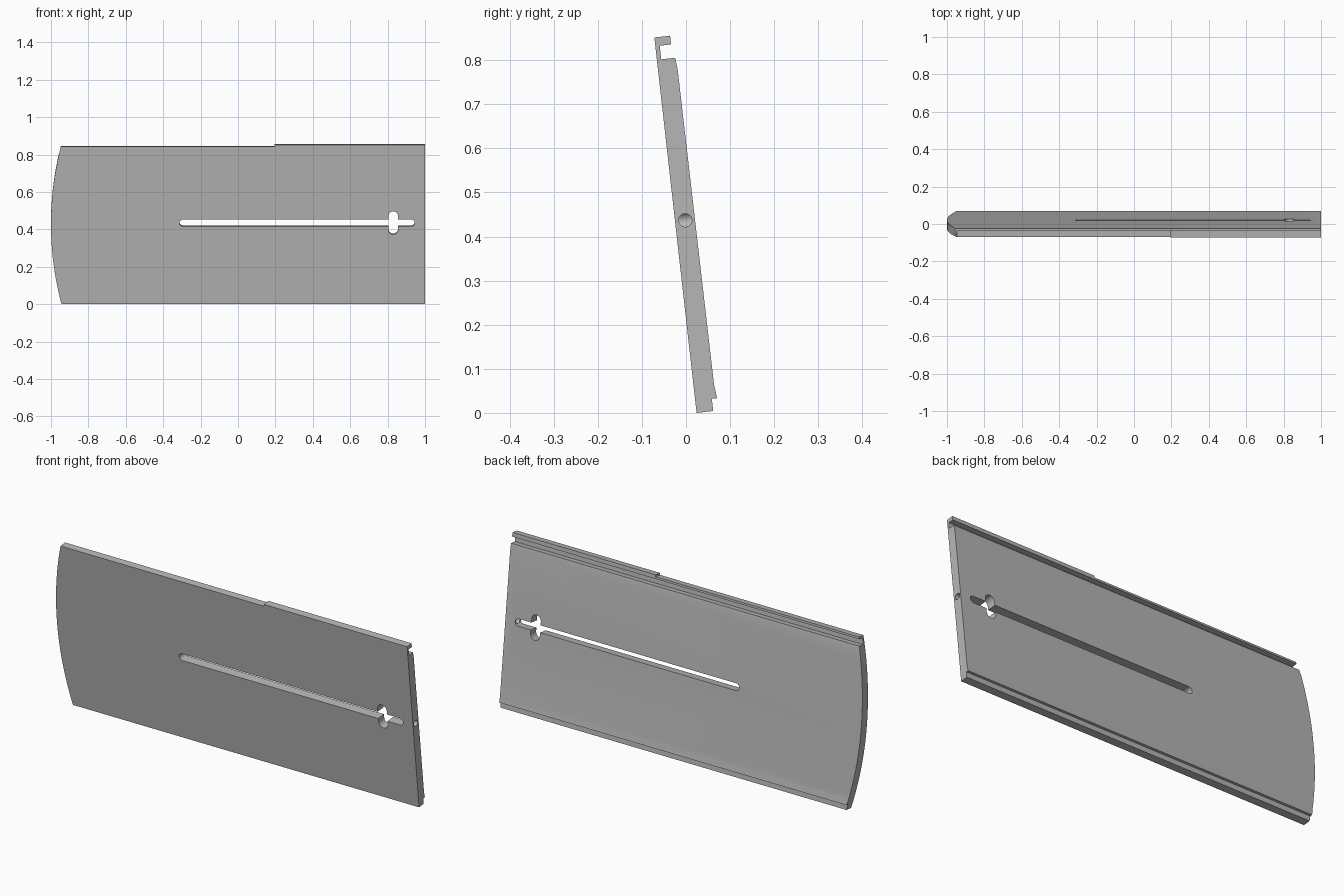
import bpy, bmesh, math
from mathutils import Matrix, Vector

cube = bpy.data.objects.get("Cube")
if cube:
    bpy.data.objects.remove(cube, do_unlink=True)

TILT = math.radians(6.42)
SLOT_U = 0.437            # height of the slot along the panel

grey = bpy.data.materials.new("plain_grey")
grey.use_nodes = True
colour = (0.47, 0.47, 0.47, 1)
grey.diffuse_color = colour
grey.node_tree.nodes["Principled BSDF"].inputs["Base Color"].default_value = colour


def prism(name, points, offset):
    """Extrude a closed outline of 3D points along an offset."""
    bm = bmesh.new()
    face = bm.faces.new([bm.verts.new(p) for p in points])
    out = bmesh.ops.extrude_face_region(bm, geom=[face])
    verts = [v for v in out["geom"] if isinstance(v, bmesh.types.BMVert)]
    bmesh.ops.translate(bm, verts=verts, vec=Vector(offset))
    bmesh.ops.recalc_face_normals(bm, faces=bm.faces)
    mesh = bpy.data.meshes.new(name)
    bm.to_mesh(mesh)
    bm.free()
    obj = bpy.data.objects.new(name, mesh)
    mesh.materials.append(grey)
    bpy.context.collection.objects.link(obj)
    return obj


def through(name, outline):
    """Prism through the panel thickness from an (x, u) outline."""
    return prism(name, [(x, -0.1, u) for x, u in outline], (0, 0.3, 0))


def pill(x0, x1, u0, u1, steps=10):
    """Outline of a bar with round ends on its longer axis."""
    w, h = x1 - x0, u1 - u0
    r = min(w, h) / 2
    cx, cu = (x0 + x1) / 2, (u0 + u1) / 2
    dx, du = w / 2 - r, h / 2 - r
    start = -math.pi / 2 if w > h else 0
    pts = []
    for side in (1, -1):
        for i in range(steps + 1):
            a = start + math.pi * i / steps
            pts.append((cx + side * (dx + r * math.cos(a)) if w > h else cx + side * r * math.cos(a),
                        cu + side * (du + r * math.sin(a)) if h > w else cu + side * r * math.sin(a)))
    return pts


# Panel section: lower lip, slightly tapered ends, groove and top hook
section = [(0, 0), (0.038, 0), (0.038, 0.028), (0.050, 0.028), (0.0465, 0.06),
           (0.0445, 0.78), (0.0415, 0.806), (0.010, 0.806), (0.010, 0.837),
           (0.036, 0.837), (0.036, 0.857), (0, 0.857)]
panel = prism("sliding_panel", [(-1.05, v, u) for v, u in section], (2.05, 0, 0))

# Outline: curved left end and stepped top edge
R, mid = 1.67, 0.43
outline = [(1.1, -0.05), (1.1, 0.9), (0.195, 0.9), (0.195, 0.8475)]
top_a, low_a = math.asin((0.8475 - mid) / R), math.asin((-0.05 - mid) / R)
for i in range(33):
    a = top_a + (low_a - top_a) * i / 32
    outline.append((R - 1 - R * math.cos(a), mid + R * math.sin(a)))

# Peg hole from the right end into the slot
hole = [(0.93, 0.0235 + 0.015 * math.cos(math.tau * i / 24),
         SLOT_U + 0.015 * math.sin(math.tau * i / 24)) for i in range(24)]

cuts = [
    (through("outline_cutter", outline), "INTERSECT"),
    (through("slot_cutter", pill(-0.313, 0.945, SLOT_U - 0.018, SLOT_U + 0.018)), "DIFFERENCE"),
    (through("cross_cutter", pill(0.804, 0.856, SLOT_U - 0.062, SLOT_U + 0.062)), "DIFFERENCE"),
    (prism("hole_cutter", hole, (0.2, 0, 0)), "DIFFERENCE"),
]
for cutter, operation in cuts:
    mod = panel.modifiers.new(cutter.name, "BOOLEAN")
    mod.operation, mod.object, mod.solver = operation, cutter, "EXACT"

# Bake the cuts and lean the panel back
graph = bpy.context.evaluated_depsgraph_get()
baked = bpy.data.meshes.new_from_object(panel.evaluated_get(graph))
panel.modifiers.clear()
panel.data = baked
for cutter, _ in cuts:
    bpy.data.objects.remove(cutter, do_unlink=True)
baked.transform(Matrix.Translation((0, 0.024, 0)) @ Matrix.Rotation(TILT, 4, "X"))

bpy.ops.object.select_all(action="DESELECT")
panel.select_set(True)
bpy.context.view_layer.objects.active = panel
bpy.ops.object.shade_smooth_by_angle(angle=math.radians(25))
